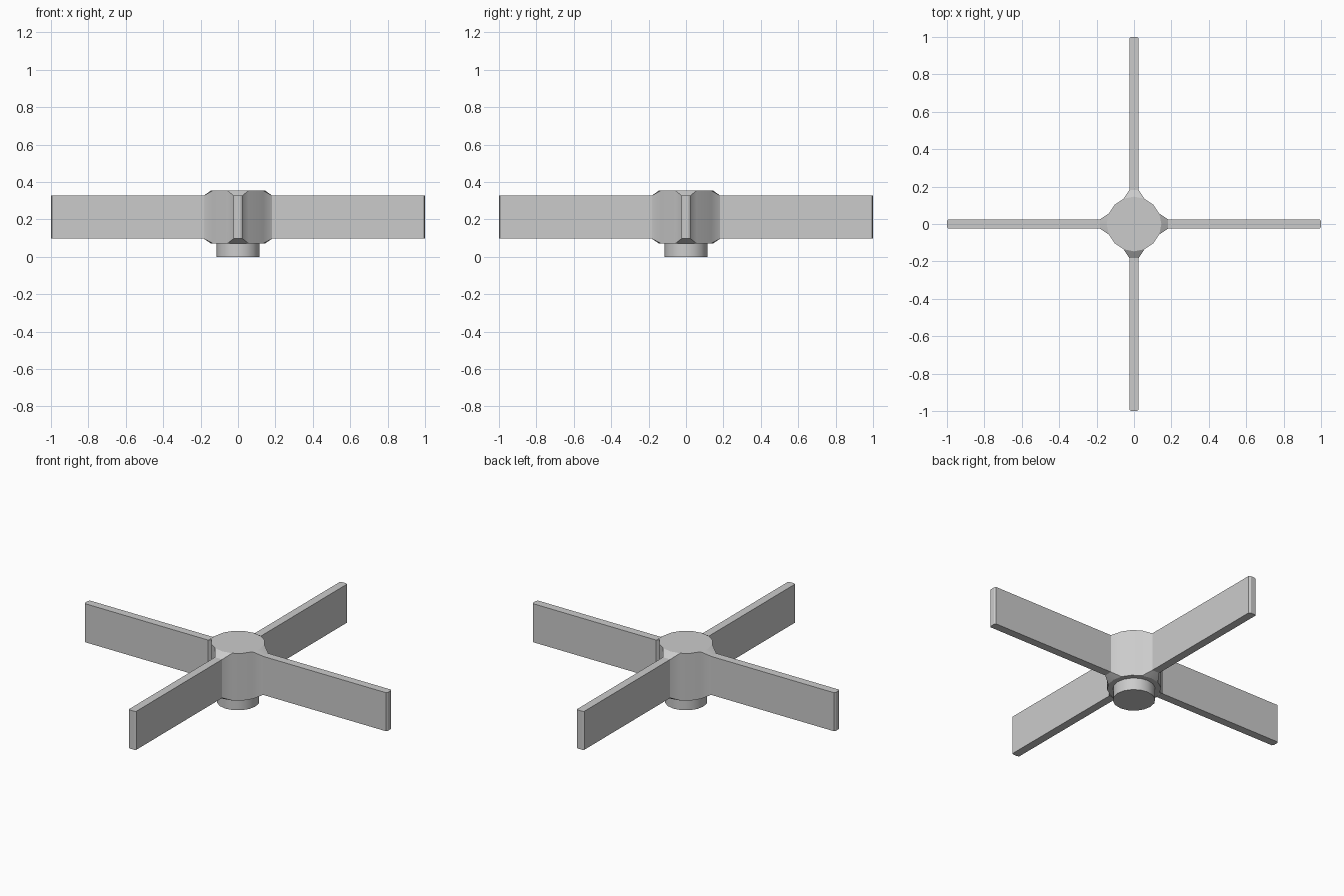
import bpy, bmesh
from math import sin, cos, pi, radians

if "Cube" in bpy.data.objects:
    bpy.data.objects.remove(bpy.data.objects["Cube"])

ROOT, HALF = 0.183, 0.024          # blade root distance, blade half thickness
HUB_R = 0.146
HUB_LOW, HUB_HIGH = 0.072, 0.354
BLADE_LOW, BLADE_HIGH = 0.097, 0.327


def polar(r, a):
    return (r * cos(a), r * sin(a))


def turn(x, y, a):
    return (x * cos(a) - y * sin(a), x * sin(a) + y * cos(a))


def finish(bm, name, smooth):
    bmesh.ops.recalc_face_normals(bm, faces=bm.faces)
    mesh = bpy.data.meshes.new(name)
    bm.to_mesh(mesh)
    bm.free()
    obj = bpy.data.objects.new(name, mesh)
    bpy.context.collection.objects.link(obj)
    if smooth:
        bpy.ops.object.select_all(action='DESELECT')
        obj.select_set(True)
        bpy.context.view_layer.objects.active = obj
        bpy.ops.object.shade_smooth_by_angle(angle=radians(30))
    return obj


def prism(name, outline, low, high, smooth=False):
    bm = bmesh.new()
    rings = [[bm.verts.new((x, y, z)) for x, y in outline] for z in (low, high)]
    n = len(outline)
    for ring in rings:
        bm.faces.new(ring)
    for i in range(n):
        j = (i + 1) % n
        bm.faces.new((rings[0][i], rings[0][j], rings[1][j], rings[1][i]))
    return finish(bm, name, smooth)


# Hub: 16-sided drum with a sloped shoulder flaring into each blade
bm = bmesh.new()
walls = []
for disc_z, root_z in ((HUB_LOW, BLADE_LOW), (HUB_HIGH, BLADE_HIGH)):
    disc = [bm.verts.new((*polar(HUB_R, 2 * pi * i / 16), disc_z)) for i in range(16)]
    bm.faces.new(disc)
    wall = []
    for k in range(4):
        a = k * pi / 2
        r0, r1 = [bm.verts.new((*turn(ROOT, s * HALF, a), root_z)) for s in (-1, 1)]
        before, mid, after = [disc[(4 * k + d) % 16] for d in (-1, 0, 1)]
        for tri in ((before, r0, mid), (mid, r0, r1), (mid, r1, after)):
            bm.faces.new(tri)
        wall += [r0, r1, after, disc[4 * k + 2], disc[4 * k + 3]]
    walls.append(wall)
for i in range(20):
    j = (i + 1) % 20
    bm.faces.new((walls[0][i], walls[0][j], walls[1][j], walls[1][i]))
finish(bm, "hub", True)

# Four flat blades with slightly eased tips
tip = [(0.1, -HALF), (0.994, -HALF), (1.0, -0.014),
       (1.0, 0.014), (0.994, HALF), (0.1, HALF)]
for k, side in enumerate(("right", "back", "left", "front")):
    prism(f"blade_{side}", [turn(x, y, k * pi / 2) for x, y in tip],
          BLADE_LOW, BLADE_HIGH)

# Short round collar under the hub
prism("collar", [polar(0.115, 2 * pi * i / 16) for i in range(16)], 0, 0.08, True)
